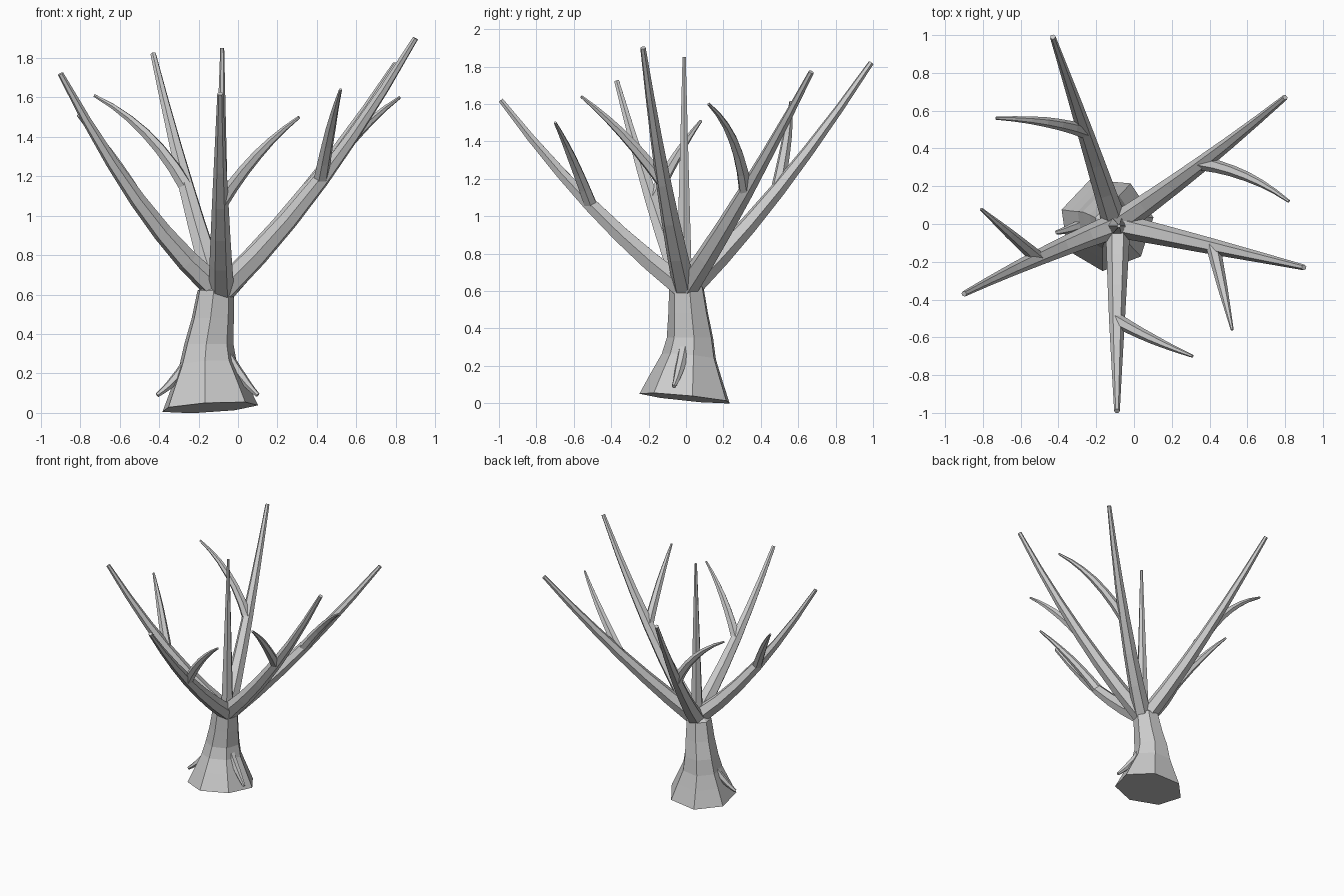
import bpy, bmesh, math
from mathutils import Vector

cube = bpy.data.objects.get("Cube")
if cube:
    bpy.data.objects.remove(cube, do_unlink=True)

bark = bpy.data.materials.new("grey bark")
bark.use_nodes = True
bark.diffuse_color = (0.6, 0.6, 0.6, 1)
bark.node_tree.nodes["Principled BSDF"].inputs["Base Color"].default_value = (0.6, 0.6, 0.6, 1)


def loft(name, rings):
    """Skin a list of rings of points and cap both ends."""
    bm = bmesh.new()
    loops = [[bm.verts.new(p) for p in ring] for ring in rings]
    n = len(loops[0])
    for a, b in zip(loops, loops[1:]):
        for i in range(n):
            j = (i + 1) % n
            bm.faces.new((a[i], a[j], b[j], b[i]))
    bm.faces.new(loops[0][::-1])
    bm.faces.new(loops[-1])
    bmesh.ops.recalc_face_normals(bm, faces=bm.faces)
    mesh = bpy.data.meshes.new(name)
    bm.to_mesh(mesh)
    bm.free()
    mesh.materials.append(bark)
    obj = bpy.data.objects.new(name, mesh)
    bpy.context.collection.objects.link(obj)


def limb(name, start, middle, tip, radii, sides=6, steps=6):
    """Tapered tube on a parabola through three points."""
    a, m, b = Vector(start), Vector(middle), Vector(tip)
    side = (b - a).cross(Vector((0, 0, 1)))
    side = side.normalized() if side.length > 0.05 else Vector((1, 0, 0))
    rings = []
    for k in range(steps + 1):
        t = k / steps
        c = a * (1 - t) * (1 - 2 * t) + m * 4 * t * (1 - t) + b * t * (2 * t - 1)
        d = (a * (4 * t - 3) + m * (4 - 8 * t) + b * (4 * t - 1)).normalized()
        u = (side - d * side.dot(d)).normalized()
        v = d.cross(u)
        r0, rm, r1 = radii
        r = r0 + (rm - r0) * 2 * t if t < 0.5 else rm + (r1 - rm) * (2 * t - 1)
        rings.append([c + (u * math.cos(w) + v * math.sin(w)) * r
                      for w in (math.tau * i / sides for i in range(sides))])
    loft(name, rings)


# Flared seven-sided trunk with a slanted base: x, y, z, radius
trunk = [(-.145, 0, .027, .25), (-.15, .01, .15, .195), (-.155, .02, .25, .15),
         (-.15, .025, .35, .128), (-.13, .015, .48, .11), (-.115, .005, .62, .095),
         (-.1, 0, .66, .05)]
rings = []
for k, (x, y, z, r) in enumerate(trunk):
    ring = []
    for i in range(7):
        w = math.tau * i / 7 + math.radians(8)
        dx, dy = r * math.cos(w), r * math.sin(w)
        slant = 0.06 * dx - 0.1 * dy if k < 3 else 0
        ring.append((x + dx, y + dy, z + slant))
    rings.append(ring)
loft("trunk", rings)

# Main branches, each with one side twig: start, middle, tip, twig middle, twig tip
branches = {
    "left": ((-.07, -.01, .63), (.42, -.12, 1.18), (.9, -.23, 1.9),
             (.47, -.34, 1.44), (.52, -.56, 1.64)),
    "right": ((-.13, -.02, .65), (-.51, -.18, 1.08), (-.9, -.37, 1.72),
              (-.66, -.05, 1.32), (-.81, .08, 1.51)),
    "front": ((-.085, -.03, .63), (-.09, -.51, 1.06), (-.09, -.99, 1.62),
              (.1, -.61, 1.31), (.31, -.7, 1.5)),
    "back_right": ((-.11, .03, .63), (-.26, .49, 1.14), (-.43, .99, 1.82),
                   (-.47, .54, 1.42), (-.73, .56, 1.61)),
    "back_left": ((-.07, .01, .63), (.36, .32, 1.13), (.8, .67, 1.77),
                  (.6, .25, 1.41), (.82, .12, 1.6)),
}
for name, (start, middle, tip, twig_middle, twig_tip) in branches.items():
    limb(name + "_branch", start, middle, tip, (.065, .042, .015))
    limb(name + "_twig", middle, twig_middle, twig_tip, (.038, .026, .008))

# Upright centre shoot
limb("centre_branch", (-.09, -.01, .6), (-.085, -.01, 1.2), (-.08, -.01, 1.85), (.05, .03, .01))

# Small root spurs on both sides of the trunk
limb("left_root", (-.06, -.01, .3), (.02, -.035, .18), (.1, -.065, .09), (.03, .026, .012))
limb("right_root", (-.24, .01, .28), (-.32, -.02, .17), (-.41, -.045, .09), (.03, .026, .012))
